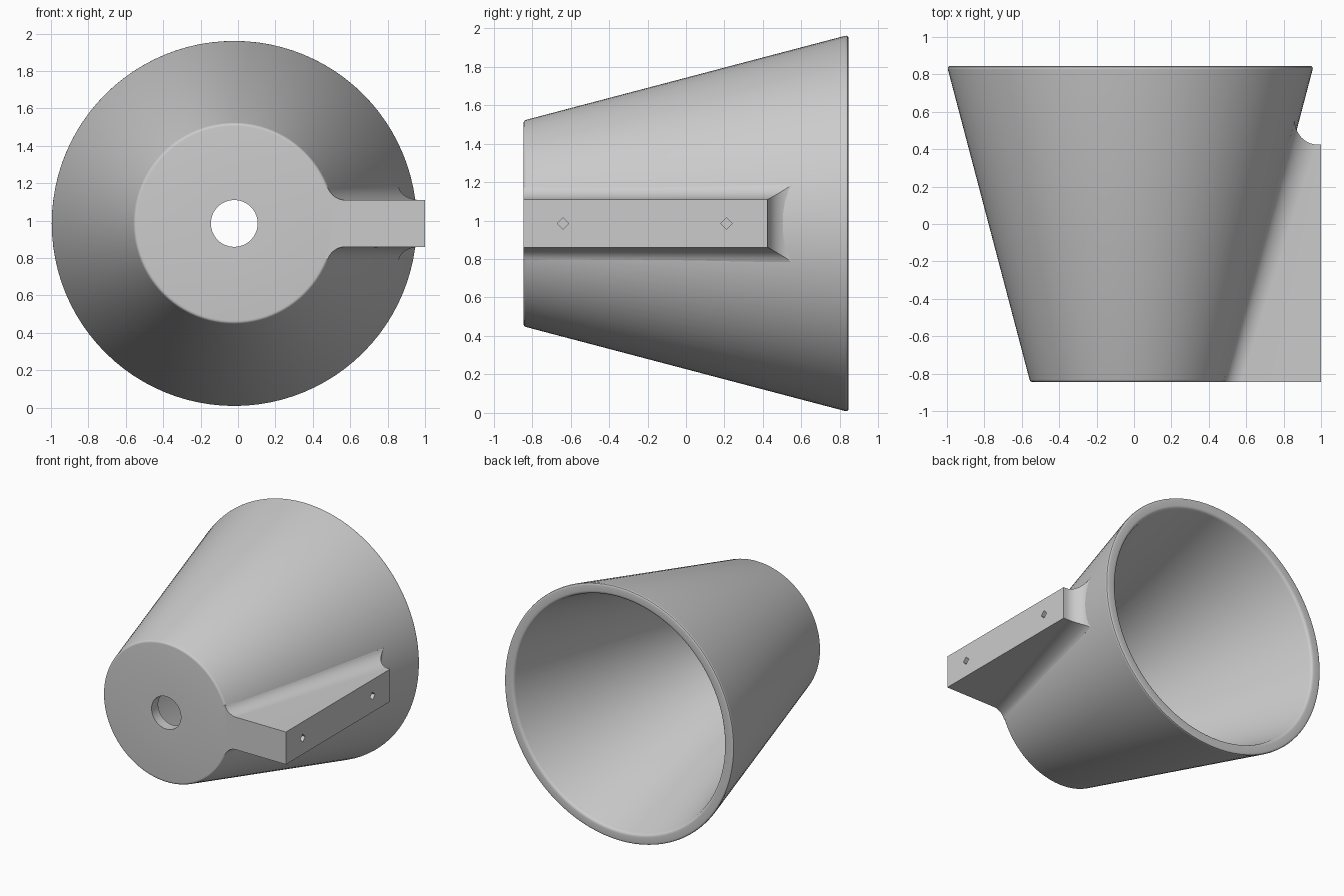
import bpy, bmesh, math
from mathutils import Matrix, Vector

cube = bpy.data.objects.get("Cube")
if cube:
    bpy.data.objects.remove(cube, do_unlink=True)

CX, CZ = -0.02, 0.985            # axis of the cone
FRONT, BACK = -0.845, 0.845
R_FRONT, R_BACK = 0.535, 0.98
SLOPE = (R_BACK - R_FRONT) / (BACK - FRONT)
TILT = math.atan(SLOPE)
WALL = 0.08
HALF, FILLET, END = 0.125, 0.1, 0.425   # bracket half height, fillet, back end

grey = bpy.data.materials.new("plain grey")
grey.use_nodes = True
grey.diffuse_color = (0.6, 0.6, 0.6, 1)
grey.node_tree.nodes["Principled BSDF"].inputs["Base Color"].default_value = grey.diffuse_color


def radius(y):
    return R_FRONT + (y - FRONT) * SLOPE


def finish(bm, name):
    bmesh.ops.recalc_face_normals(bm, faces=bm.faces)
    mesh = bpy.data.meshes.new(name)
    bm.to_mesh(mesh)
    bm.free()
    ob = bpy.data.objects.new(name, mesh)
    bpy.context.collection.objects.link(ob)
    mesh.materials.append(grey)
    return ob


def smooth(ob):
    bpy.ops.object.select_all(action='DESELECT')
    ob.select_set(True)
    bpy.context.view_layer.objects.active = ob
    bpy.ops.object.shade_smooth_by_angle(angle=math.radians(30))


def rounded(a, corner, b, size, steps=4):
    """Round a profile corner with a short curve."""
    a, c, b = Vector(a), Vector(corner), Vector(b)
    p, q = c + (a - c).normalized() * size, c + (b - c).normalized() * size
    return [p.lerp(c, t).lerp(c.lerp(q, t), t) for t in (i / steps for i in range(steps + 1))]


# Hollow cone shell with a centre hole in its front wall
floor = FRONT + WALL
hole_front, hole_back = (0.125, FRONT), (0.125, floor)
low, high = (R_FRONT, FRONT), (R_BACK, BACK)
lip, inner = (R_BACK - WALL, BACK), (radius(floor) - WALL, floor)
profile = [hole_front, *rounded(hole_front, low, high, 0.015),
           *rounded(low, high, lip, 0.02), *rounded(high, lip, inner, 0.02),
           inner, hole_back]
bm = bmesh.new()
ring = [bm.verts.new((CX + r, y, CZ)) for r, y in profile]
edges = [bm.edges.new((ring[i], ring[(i + 1) % len(ring)])) for i in range(len(ring))]
bmesh.ops.spin(bm, geom=ring + edges, cent=(CX, 0, CZ), axis=(0, 1, 0),
               angle=math.tau, steps=96, use_merge=True)
bmesh.ops.remove_doubles(bm, verts=bm.verts, dist=1e-5)
smooth(finish(bm, "cone_shell"))


# Bracket: stacked outlines that flare through a fillet into the cone
def side_point(y, t):
    """Fillet point (x, z offset) where the bracket side meets the cone."""
    r = radius(y)
    centre = math.sqrt((r + FILLET) ** 2 - (HALF + FILLET) ** 2)
    a = t * math.acos((HALF + FILLET) / (r + FILLET))
    return CX + centre - FILLET * math.sin(a), HALF + FILLET - FILLET * math.cos(a)


def end_point(t):
    """Fillet point (x, y) where the bracket end meets the cone."""
    a = t * (math.pi / 2 + TILT)
    centre = CX + radius(END + FILLET) + FILLET / math.cos(TILT)
    return centre - FILLET * math.sin(a), END + FILLET - FILLET * math.cos(a)


def layer(t, top=False, sink=0.0):
    fx, fz = side_point(FRONT, t)
    ex, ey = end_point(t)
    ez = side_point(END, t)[1]
    r = radius(ey)
    ex -= t * (r - math.sqrt(r * r - ez * ez))
    if top:
        fx = ex = 1.0
    fx, ex = fx - sink, ex - sink
    return [(fx, FRONT, CZ + fz), (ex, ey, CZ + ez), (ex, ey, CZ - ez), (fx, FRONT, CZ - fz)]


STEPS = 10
outlines = [layer(0, top=True)] + [layer(i / STEPS) for i in range(STEPS + 1)] + [layer(1, sink=0.03)]
bm = bmesh.new()
rows = [[bm.verts.new(p) for p in o] for o in outlines]
for upper, lower in zip(rows, rows[1:]):
    for i in range(3):
        bm.faces.new((upper[i], upper[i + 1], lower[i + 1], lower[i]))
bm.faces.new(rows[0])
bm.faces.new(rows[-1])
bm.faces.new([r[0] for r in rows] + [r[3] for r in reversed(rows)])
bracket = finish(bm, "side_bracket")

# Two small four-sided screw holes in the bracket's outer face
for y in (-0.64, 0.21):
    bm = bmesh.new()
    place = Matrix.Translation((1, y, CZ)) @ Matrix.Rotation(math.pi / 2, 4, 'Y')
    bmesh.ops.create_cone(bm, cap_ends=True, segments=4, radius1=0.03, radius2=0.03,
                          depth=0.2, matrix=place)
    cutter = finish(bm, "screw_hole_cutter")
    cutter.hide_render = True
    mod = bracket.modifiers.new("screw_hole", 'BOOLEAN')
    mod.operation, mod.solver, mod.object = 'DIFFERENCE', 'EXACT', cutter
    bpy.context.view_layer.objects.active = bracket
    bpy.ops.object.modifier_apply(modifier=mod.name)
    bpy.data.objects.remove(cutter, do_unlink=True)
smooth(bracket)
